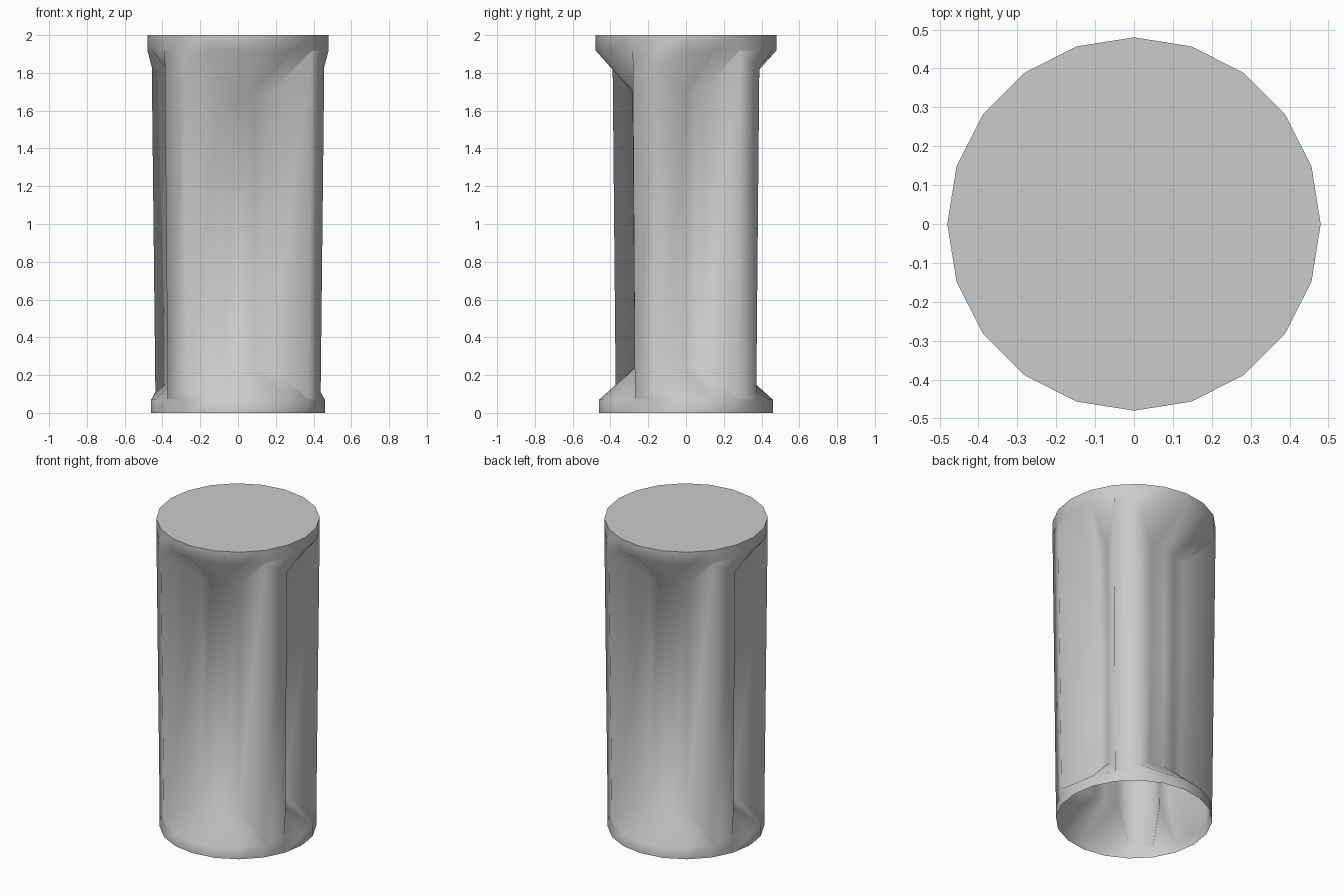
import bpy, bmesh, math

if "Cube" in bpy.data.objects:
    bpy.data.objects.remove(bpy.data.objects["Cube"])

SIDES = 20
# shaft radius fractions for half of the ring (repeats by half turn): 1 = lobe corner
HALF = [0.56, 0.62, 1, 1, 0.56, 0.59, 0.58, 0.62, 1, 1]
SKEWED = (3, 9)          # lobe corners whose flare starts further along the shaft
TOP_R, BASE_R = 0.48, 0.46


def ring(bm, func):
    """One loop of vertices; func(k) gives radius and height."""
    out = []
    for k in range(SIDES):
        r, z = func(k % 10)
        a = 2 * math.pi * k / SIDES
        out.append(bm.verts.new((r * math.cos(a), r * math.sin(a), z)))
    return out


def lower_shaft(k):
    if HALF[k] < 1:
        return BASE_R * HALF[k], 0.24
    return BASE_R, 0.11 if k in SKEWED else 0.08


def upper_shaft(k):
    if HALF[k] < 1:
        return TOP_R * HALF[k], 1.7
    return TOP_R, 1.83 if k in SKEWED else 1.91


bm = bmesh.new()
rings = [
    ring(bm, lambda k: (BASE_R, 0.0)),
    ring(bm, lambda k: (BASE_R, 0.07)),
    ring(bm, lower_shaft),
    ring(bm, upper_shaft),
    ring(bm, lambda k: (TOP_R, 1.92)),
    ring(bm, lambda k: (TOP_R, 2.0)),
]

# side bands, with the flares split into triangles
for i, (lo, hi) in enumerate(zip(rings, rings[1:])):
    for k in range(SIDES):
        n = (k + 1) % SIDES
        if i == 3:
            bm.faces.new((lo[k], hi[n], hi[k]))
            bm.faces.new((lo[k], lo[n], hi[n]))
        elif i == 1:
            bm.faces.new((lo[k], lo[n], hi[k]))
            bm.faces.new((lo[n], hi[n], hi[k]))
        else:
            bm.faces.new((lo[k], lo[n], hi[n], hi[k]))

# closed top, open bottom
bm.faces.new(rings[-1])

mesh = bpy.data.meshes.new("fluted_column")
bm.to_mesh(mesh)
bm.free()
column = bpy.data.objects.new("fluted_column", mesh)
bpy.context.collection.objects.link(column)
bpy.context.view_layer.objects.active = column
column.select_set(True)
bpy.ops.object.shade_smooth_by_angle(angle=math.radians(80))
